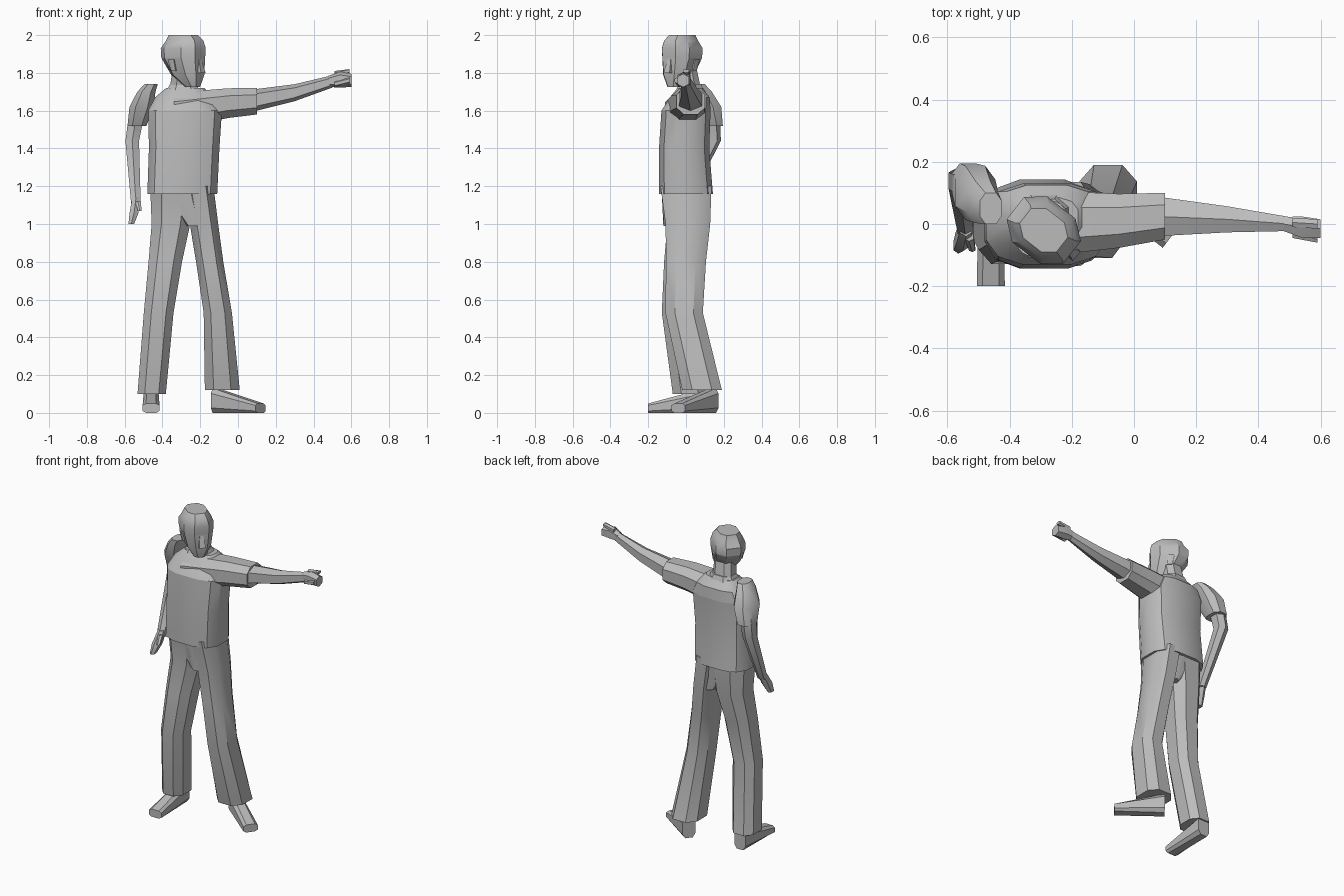
import bpy, bmesh
from math import cos, sin, pi, radians, copysign
from mathutils import Matrix, Vector

if "Cube" in bpy.data.objects:
    bpy.data.objects.remove(bpy.data.objects["Cube"])

grey = bpy.data.materials.new("plain grey")
grey.use_nodes = True
grey.diffuse_color = (.5, .5, .5, 1)
shader = grey.node_tree.nodes["Principled BSDF"]
shader.inputs["Base Color"].default_value = grey.diffuse_color


def outline(sides, boxy):
    """Rounded box outline scaled to reach exactly one unit each way."""
    points = []
    for i in range(sides):
        angle = 2 * pi * (i + .5) / sides
        points.append([copysign(abs(f(angle)) ** boxy, f(angle)) for f in (cos, sin)])
    reach = [max(p[k] for p in points) for k in (0, 1)]
    return [(u / reach[0], v / reach[1]) for u, v in points]


def tube(name, path, start, end, bulge=0, sides=8, boxy=.8, sideways=False, place=Matrix()):
    """Closed tube along a path; its section blends from start to end size.

    Sections lie flat, or face along x when sideways. Bulge swells the middle."""
    along = 0 if sideways else 2
    first, last = path[0][along], path[-1][along]
    bm = bmesh.new()
    rings = []
    for centre in path:
        t = (centre[along] - first) / (last - first)
        swell = (1 + bulge * sin(pi * t)) / 2
        wide, deep = [(a + (b - a) * t) * swell for a, b in zip(start, end)]
        ring = []
        for u, v in outline(sides, boxy):
            offset = (0, u * wide, v * deep) if sideways else (u * wide, v * deep, 0)
            ring.append(bm.verts.new(place @ (Vector(centre) + Vector(offset))))
        rings.append(ring)
    for low, high in zip(rings, rings[1:]):
        for i in range(sides):
            j = (i + 1) % sides
            bm.faces.new((low[i], low[j], high[j], high[i]))
    bm.faces.new(rings[0])
    bm.faces.new(rings[-1])
    bmesh.ops.recalc_face_normals(bm, faces=bm.faces)
    mesh = bpy.data.meshes.new(name)
    bm.to_mesh(mesh)
    bm.free()
    mesh.materials.append(grey)
    part = bpy.data.objects.new(name, mesh)
    bpy.context.collection.objects.link(part)
    bpy.ops.object.select_all(action='DESELECT')
    part.select_set(True)
    bpy.context.view_layer.objects.active = part
    bpy.ops.object.shade_smooth_by_angle(angle=radians(35))


def placed(x, y, turn):
    """Move to a spot on the ground plan and turn about the vertical."""
    return Matrix.Translation((x, y, 0)) @ Matrix.Rotation(radians(turn), 4, 'Z')


# Shirt: body and sloping shoulders
tube("shirt_body", [(-.295, 0, 1.16), (-.285, -.01, 1.4), (-.28, 0, 1.6)],
     start=(.37, .285), end=(.39, .26), bulge=-.02, sides=12, boxy=.7)
tube("shirt_shoulders", [(-.28, 0, 1.6), (-.28, .02, 1.67), (-.28, .02, 1.72)],
     start=(.39, .26), end=(.2, .13), bulge=.15, sides=12, boxy=.7)

# Raised left arm with a fist
tube("left_sleeve", [(-.34, 0, 1.6), (-.05, .01, 1.64), (.1, .025, 1.65)],
     start=(.22, .19), end=(.15, .14), sideways=True)
tube("left_arm", [(.06, .025, 1.65), (.3, .015, 1.695), (.5, 0, 1.755)],
     start=(.13, .12), end=(.045, .065), sides=6, sideways=True)
tube("left_fist", [(.48, 0, 1.755), (.54, -.01, 1.765), (.6, -.015, 1.76)],
     start=(.045, .06), end=(.06, .07), bulge=.3, sides=6, sideways=True)
tube("left_index_finger", [(.51, .005, 1.79), (.59, 0, 1.81)],
     start=(.03, .04), end=(.03, .02), sides=6, sideways=True)
tube("left_thumb", [(.51, -.03, 1.74), (.59, -.05, 1.76)],
     start=(.03, .03), end=(.02, .03), sides=6, sideways=True)

# Hanging right arm, bent at the elbow
tube("right_sleeve", [(-.46, .05, 1.74), (-.485, .07, 1.7), (-.51, .1, 1.62), (-.535, .13, 1.52)],
     start=(.07, .1), end=(.1, .13), bulge=.5)
tube("right_arm", [(-.54, .13, 1.56), (-.56, .14, 1.44), (-.54, -.02, 1.1)],
     start=(.08, .1), end=(.05, .06), sides=6)
tube("right_hand", [(-.54, -.01, 1.14), (-.55, -.05, 1.06), (-.565, -.07, 1)],
     start=(.04, .06), end=(.03, .05), bulge=.4, sides=6)
tube("right_thumb", [(-.53, -.04, 1.12), (-.52, -.08, 1.07)],
     start=(.03, .03), end=(.02, .02), sides=6)

# Trousers: wedge-shaped hips and flared legs
tube("trouser_hips", [(-.235, 0, .99), (-.29, 0, 1.2)], start=(.08, .24), end=(.33, .26), sides=10)
tube("right_trouser_leg",
     [(-.345, 0, 1.2), (-.355, .01, 1), (-.385, -.02, .8), (-.42, -.04, .53), (-.457, .02, .1)],
     start=(.24, .25), end=(.15, .18), bulge=-.16)
tube("left_trouser_leg",
     [(-.21, 0, 1.2), (-.18, .01, 1), (-.15, 0, .8), (-.107, -.01, .53), (-.083, .085, .12)],
     start=(.16, .27), end=(.185, .21), bulge=-.16)

# Wedge shoes, one pointing forward and one toward the raised arm
for name, spot in (("right_shoe", placed(-.46, .1, -90)), ("left_shoe", placed(-.12, .14, -37))):
    tube(name, [(0, 0, .065), (.3, 0, .025)], start=(.08, .13), end=(.09, .05),
         boxy=.6, sideways=True, place=spot)

# Neck and open collar
tube("neck", [(-.3, .03, 1.66), (-.285, 0, 1.83)], start=(.14, .12), end=(.12, .11))
tube("collar", [(-.29, .02, 1.68), (-.29, .02, 1.74)], start=(.2, .17), end=(.14, .12))

# Head, built facing +x and turned toward the raised arm
turned = placed(-.29, -.02, -38)
tube("face_and_jaw", [(.065, 0, 1.725), (.03, 0, 1.79), (0, 0, 1.88)],
     start=(.07, .07), end=(.225, .18), bulge=.25, place=turned)
tube("skull_and_hair", [(0, 0, 1.88), (0, 0, 1.93), (.01, 0, 1.97), (0, 0, 2)],
     start=(.225, .18), end=(.15, .12), bulge=.2, place=turned)
tube("nose", [(.11, 0, 1.8), (.1, 0, 1.88)],
     start=(.05, .04), end=(.02, .02), sides=4, place=turned)
for name, side in (("left_ear", 1), ("right_ear", -1)):
    tube(name, [(0, side * .08, 1.81), (-.01, side * .09, 1.87)],
         start=(.03, .02), end=(.04, .02), sides=6, place=turned)
